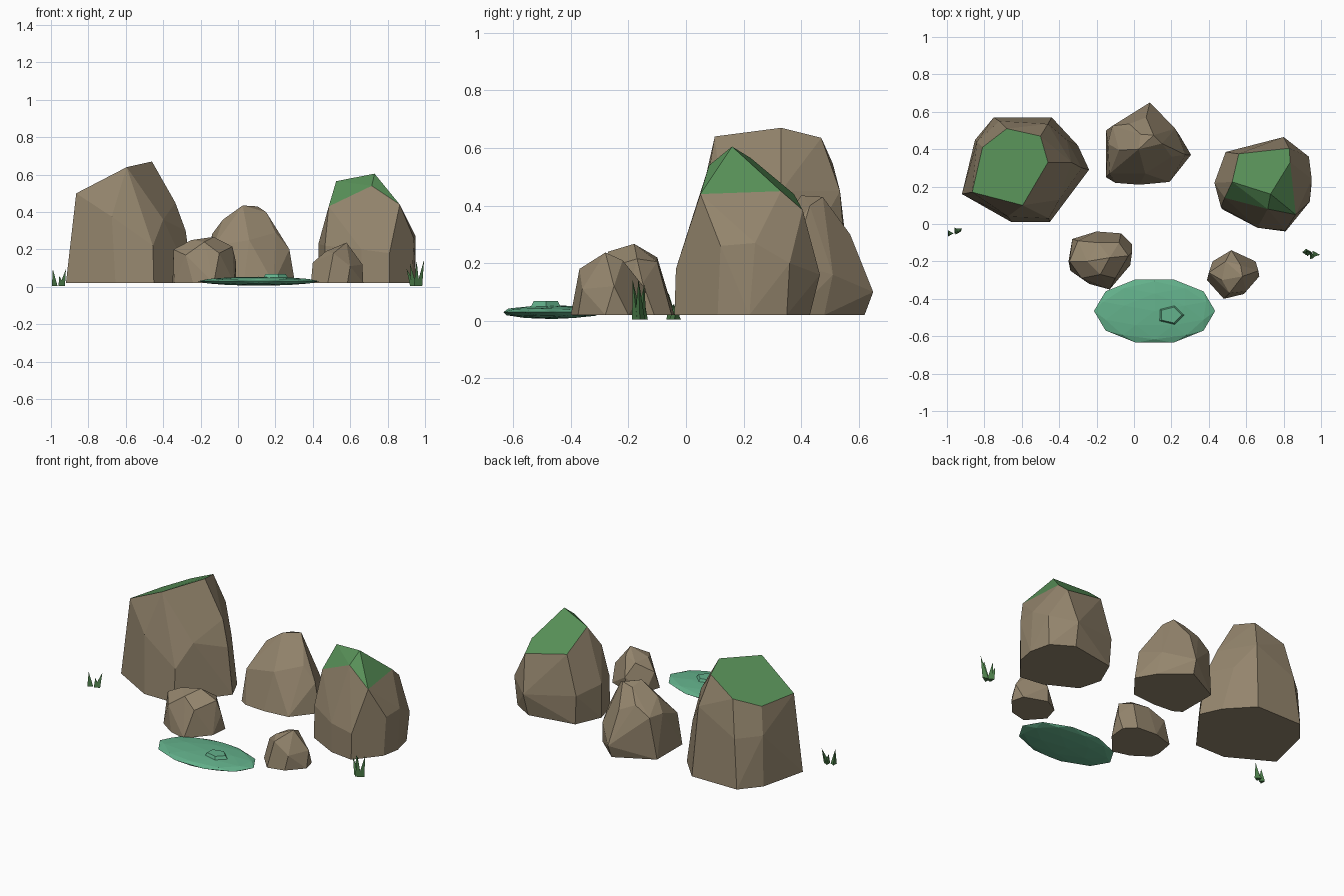
import bpy
import bmesh
from math import radians
from mathutils import Matrix, Vector

default_cube = bpy.data.objects.get("Cube")
if default_cube:
    bpy.data.objects.remove(default_cube, do_unlink=True)


def make_material(name, color):
    material = bpy.data.materials.new(name)
    material.use_nodes = True
    material.diffuse_color = (*color, 1)
    shader = next(n for n in material.node_tree.nodes if n.type == "BSDF_PRINCIPLED")
    shader.inputs["Base Color"].default_value = (*color, 1)
    shader.inputs["Roughness"].default_value = 0.9
    return material


STONE = make_material("stone_brown", (0.296, 0.235, 0.153))
MOSS = make_material("moss_green", (0.098, 0.283, 0.098))
WATER_LEAF = make_material("leaf_teal", (0.127, 0.445, 0.262))
GRASS = make_material("grass_green", (0.075, 0.215, 0.07))

GROUND = 0.02


def finish(name, bm, *materials):
    """Turn a bmesh into a named, flat shaded object."""
    bmesh.ops.recalc_face_normals(bm, faces=bm.faces[:])
    mesh = bpy.data.meshes.new(name)
    bm.to_mesh(mesh)
    bm.free()
    for material in materials:
        mesh.materials.append(material)
    obj = bpy.data.objects.new(name, mesh)
    bpy.context.collection.objects.link(obj)
    return obj


def rock(name, footprint, corners, moss=()):
    """Chiselled boulder: hull of a footprint and corners; faces among moss corners turn green."""
    bm = bmesh.new()
    for x, y in footprint:
        bm.verts.new((x, y, GROUND))
    for corner in corners:
        bm.verts.new(corner)
    mossy = {bm.verts.new(corner) for corner in moss}
    hull = bmesh.ops.convex_hull(bm, input=bm.verts[:])
    loose = {g for g in hull["geom_interior"] + hull["geom_unused"]
             if isinstance(g, bmesh.types.BMVert)}
    bmesh.ops.delete(bm, geom=list(loose), context="VERTS")
    mossy -= loose
    for face in bm.faces:
        face.material_index = int(all(v in mossy for v in face.verts))
    bmesh.ops.dissolve_limit(bm, angle_limit=radians(4), verts=bm.verts[:],
                             edges=bm.edges[:], delimit={"MATERIAL"})
    return finish(name, bm, STONE, MOSS)


# Tall boulder with a sloping mossy top
rock("tall_left_rock",
     footprint=[(-.92, .16), (-.85, .45), (-.75, .57), (-.44, .57),
                (-.3, .42), (-.24, .29), (-.45, .01), (-.655, .01)],
     corners=[(-.675, .04, .375), (-.455, .03, .22), (-.4, .13, .36),
              (-.335, .33, .45), (-.28, .3, .3), (-.36, .45, .3),
              (-.46, .535, .45), (-.72, .55, .32), (-.84, .44, .33)],
     moss=[(-.865, .17, .5), (-.81, .41, .495), (-.68, .51, .545),
           (-.5, .47, .635), (-.46, .33, .67), (-.595, .1, .64)])

# Boulder with moss wrapped over its peak
rock("tall_right_rock",
     footprint=[(.43, .22), (.5, .38), (.79, .43), (.92, .35), (.95, .22),
                (.93, .11), (.81, -.04), (.66, -.02), (.47, .08)],
     corners=[(.95, .24, .27), (.94, .12, .26), (.66, -.02, .2),
              (.81, -.035, .18), (.43, .22, .23), (.49, .385, .2),
              (.8, .465, .16), (.935, .36, .2), (.465, .09, .22)],
     moss=[(.73, .16, .605), (.525, .225, .565), (.56, .375, .44),
           (.83, .405, .385), (.835, .33, .45), (.865, .05, .44),
           (.715, .08, .54), (.485, .14, .43)])

# Bare boulder at the back
rock("middle_rock",
     footprint=[(-.15, .25), (-.15, .5), (.08, .62), (.24, .48),
                (.305, .37), (.19, .225), (.03, .21), (-.1, .22)],
     corners=[(-.08, .395, .36), (-.14, .43, .28), (-.115, .525, .28),
              (-.025, .535, .34), (.035, .48, .415), (.025, .4, .435),
              (.105, .475, .43), (.15, .43, .4), (.065, .57, .3),
              (.085, .65, .1), (.06, .27, .25), (-.13, .27, .22),
              (.2, .36, .29), (.275, .37, .2), (.22, .51, .16)])

# Two small stones in front
rock("small_left_rock",
     footprint=[(-.35, -.2), (-.33, -.08), (-.2, -.04), (-.07, -.05),
                (-.01, -.11), (-.02, -.22), (-.13, -.35), (-.24, -.32), (-.34, -.25)],
     corners=[(-.25, -.2, .25), (-.13, -.18, .267), (-.19, -.1, .22),
              (-.08, -.1, .205), (-.03, -.17, .215), (-.18, -.27, .24),
              (-.345, -.2, .2), (-.3, -.09, .17), (-.28, -.29, .17),
              (-.1, -.29, .18), (-.01, -.15, .13)])

rock("small_right_rock",
     footprint=[(.39, -.3), (.42, -.2), (.51, -.15), (.65, -.2),
                (.67, -.28), (.585, -.375), (.48, -.4)],
     corners=[(.58, -.28, .237), (.47, -.3, .19), (.49, -.2, .185),
              (.57, -.22, .21), (.4, -.26, .13), (.665, -.25, .12),
              (.52, -.14, .11), (.51, -.37, .18), (.6, -.36, .11)])

# Floating leaf pad: a flattened low-poly ball
bm = bmesh.new()
bmesh.ops.create_icosphere(bm, subdivisions=2, radius=1)
bmesh.ops.transform(bm, verts=bm.verts[:],
                    matrix=Matrix.Translation((.11, -.465, .03))
                    @ Matrix.Diagonal((.324, .178, .024, 1))
                    @ Matrix.Rotation(radians(90), 4, "Z"))
finish("leaf_pad", bm, WATER_LEAF)

# Five-sided bud on the pad
bm = bmesh.new()
bmesh.ops.create_cone(bm, cap_ends=True, segments=5, radius1=.075, radius2=.06, depth=.022)
bmesh.ops.transform(bm, verts=bm.verts[:],
                    matrix=Matrix.Translation((.195, -.487, .057))
                    @ Matrix.Diagonal((1, .74, 1, 1))
                    @ Matrix.Rotation(radians(-90), 4, "Z"))
finish("leaf_bud", bm, WATER_LEAF)


def grass_tuft(name, blades):
    """Three-sided spikes, each from a foot (x, y) to a tip (x, y, z)."""
    bm = bmesh.new()
    for foot, tip in blades:
        ring = [bm.verts.new(Vector((*foot, .005))
                             + Matrix.Rotation(radians(a), 3, "Z") @ Vector((.02, 0, 0)))
                for a in (0, 120, 240)]
        bm.faces.new(ring)
        point = bm.verts.new(tip)
        for a, b in zip(ring, ring[1:] + ring[:1]):
            bm.faces.new((a, b, point))
    finish(name, bm, GRASS)


# Grass tufts at both ends
grass_tuft("left_grass", [((-.985, -.05), (-.99, -.06, .095)),
                          ((-.945, -.04), (-.92, -.025, .095)),
                          ((-.95, -.035), (-.955, -.045, .06))])
grass_tuft("right_grass", [((.965, -.16), (.995, -.165, .145)),
                           ((.935, -.155), (.92, -.145, .125)),
                           ((.95, -.17), (.955, -.185, .14)),
                           ((.93, -.15), (.9, -.15, .1))])
